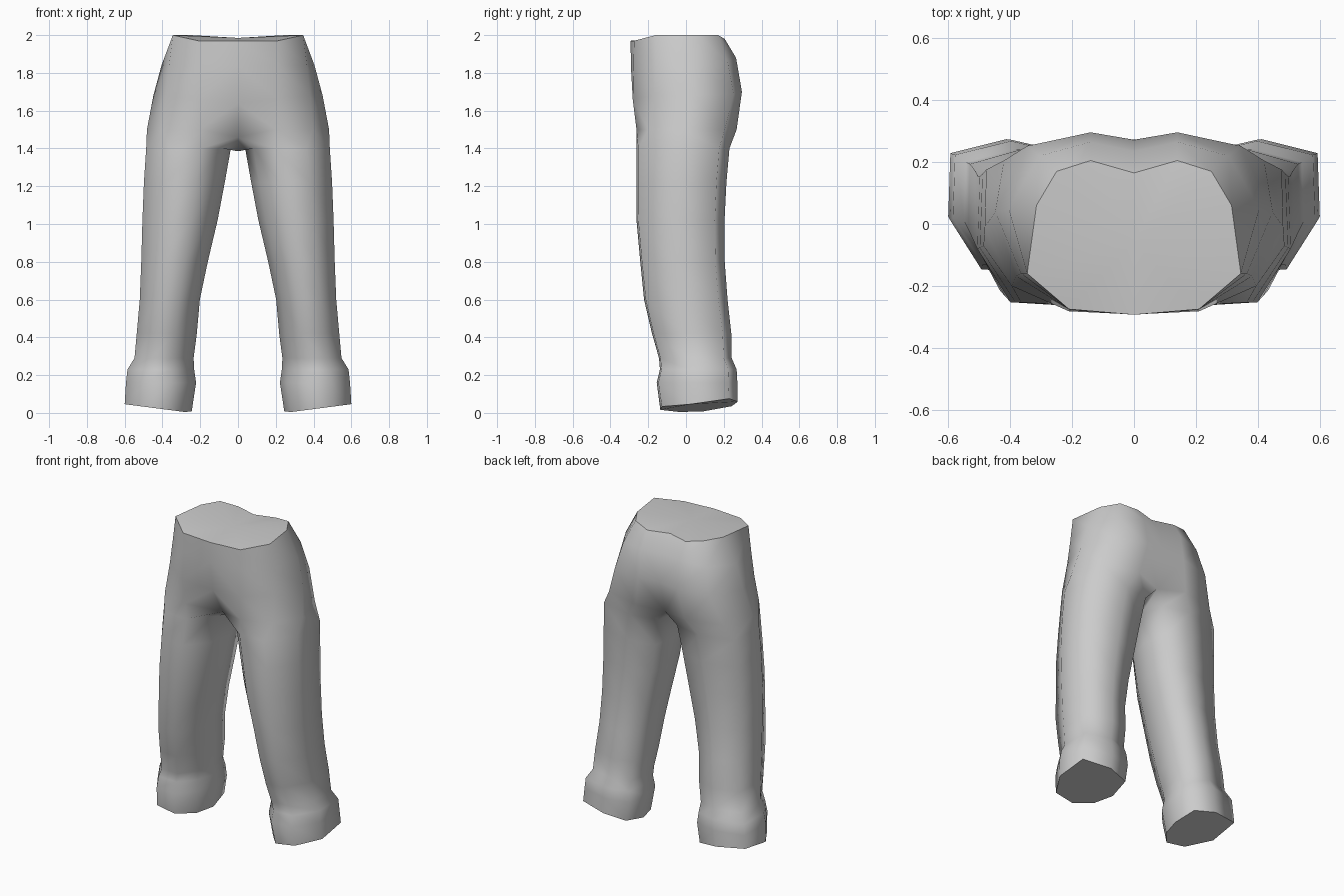
import bpy, bmesh

cube = bpy.data.objects.get("Cube")
if cube:
    bpy.data.objects.remove(cube, do_unlink=True)

# One plain grey cloth
cloth = bpy.data.materials.new("grey cloth")
cloth.use_nodes = True
GREY = (0.6, 0.6, 0.6, 1.0)
cloth.diffuse_color = GREY
cloth.node_tree.nodes["Principled BSDF"].inputs["Base Color"].default_value = GREY

# Hip half-rings, front centre round the side to back centre
HIPS = [
    [(0, -.293, 1.97), (.21, -.275, 1.97), (.345, -.16, 2.0), (.315, .06, 2.0),
     (.25, .17, 2.0), (.14, .205, 1.98), (0, .165, 1.98)],
    [(0, -.292, 1.84), (.205, -.278, 1.84), (.365, -.16, 1.84), (.405, .05, 1.84),
     (.305, .22, 1.86), (.14, .265, 1.88), (0, .235, 1.87)],
    [(0, -.262, 1.64), (.21, -.282, 1.66), (.382, -.168, 1.68), (.448, .04, 1.68),
     (.345, .252, 1.69), (.14, .296, 1.70), (0, .272, 1.70)],
    [(0, -.16, 1.46), (.20, -.262, 1.50), (.395, -.20, 1.50), (.482, -.01, 1.50),
     (.42, .205, 1.50), (.18, .268, 1.50), (0, .215, 1.48)],
]
WAIST_CENTRE = (0, -.06, 1.985)
CROTCH = (0, .02, 1.385)

# Leg cross-section in a unit box, starting at the inner front corner
SECTION = [(.10, .25), (.35, 0), (.73, .02), (1, .39), (.98, .89),
           (.47, 1), (.07, .92), (0, .56)]

# Leg rings: height, inner x, outer x, front y, back y
LEG = [
    (1.40, .038, .486, -.263, .230),
    (1.22, .070, .498, -.263, .214),
    (1.02, .108, .506, -.262, .204),
    (0.80, .160, .512, -.242, .205),
    (0.60, .202, .520, -.222, .220),
    (0.42, .218, .536, -.180, .240),
    (0.29, .235, .548, -.143, .242),
    (0.23, .232, .585, -.138, .268),
    (0.16, .222, .593, -.155, .272),
]
HEM = (.245, .600, -.136, .274)


def leg_ring(x0, x1, y0, y1, z=None):
    pts = []
    for u, v in SECTION:
        x, y = x0 + u * (x1 - x0), y0 + v * (y1 - y0)
        # The hem slopes up outwards and backwards
        height = z if z is not None else .13 * (x - x0) + .16 * max(0, y - .04)
        pts.append((x, y, height))
    return pts


def bridge(bm, upper, lower, closed):
    n = len(upper)
    for i in range(n if closed else n - 1):
        j = (i + 1) % n
        bm.faces.new((upper[i], lower[i], lower[j], upper[j]))


def sharpen(bm, loop):
    for a, b in zip(loop, loop[1:]):
        bm.edges.get((a, b)).smooth = False


bm = bmesh.new()

# Hips
hips = [[bm.verts.new(p) for p in ring] for ring in HIPS]
for a, b in zip(hips, hips[1:]):
    bridge(bm, a, b, False)

# Waist cap
waist = hips[0]
centre = bm.verts.new(WAIST_CENTRE)
for a, b in zip(waist, waist[1:]):
    bm.faces.new((a, b, centre))

# Leg, cuff and hem cap
rings = [hips[-1] + [bm.verts.new(CROTCH)]]
for z, x0, x1, y0, y1 in LEG:
    rings.append([bm.verts.new(p) for p in leg_ring(x0, x1, y0, y1, z)])
hem = [bm.verts.new(p) for p in leg_ring(*HEM)]
rings.append(hem)
for a, b in zip(rings, rings[1:]):
    bridge(bm, a, b, True)
bm.faces.new(hem)

# Smooth cloth with crisp cap rims
bmesh.ops.recalc_face_normals(bm, faces=bm.faces)
for face in bm.faces:
    face.smooth = True
sharpen(bm, waist)
sharpen(bm, hem + hem[:1])

mesh = bpy.data.meshes.new("trousers")
bm.to_mesh(mesh)
bm.free()
mesh.materials.append(cloth)
trousers = bpy.data.objects.new("trousers", mesh)
bpy.context.collection.objects.link(trousers)

# Second leg by mirroring
mirror = trousers.modifiers.new("mirror", 'MIRROR')
mirror.use_clip = True
mirror.merge_threshold = 0.001
